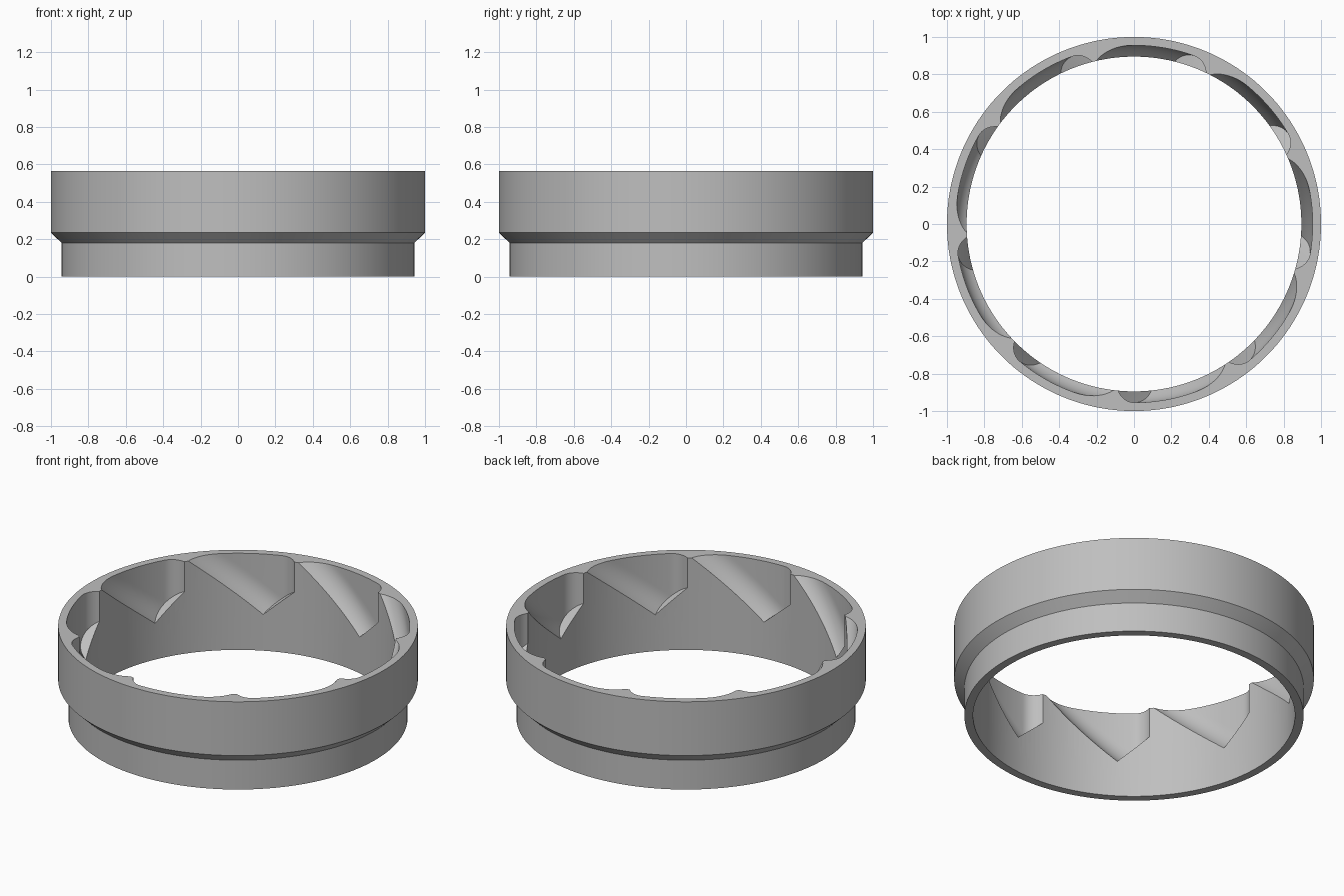
import bpy, bmesh, math
from mathutils import Matrix, Vector

if "Cube" in bpy.data.objects:
    bpy.data.objects.remove(bpy.data.objects["Cube"])

INNER, TOP, POCKETS = 0.895, 0.565, 9

grey = bpy.data.materials.new("plain grey")
grey.use_nodes = True
colour = (0.52, 0.52, 0.52, 1)
grey.diffuse_color = colour
grey.node_tree.nodes["Principled BSDF"].inputs["Base Color"].default_value = colour


def make_object(name, bm):
    bmesh.ops.recalc_face_normals(bm, faces=bm.faces)
    mesh = bpy.data.meshes.new(name)
    bm.to_mesh(mesh)
    bm.free()
    mesh.materials.append(grey)
    obj = bpy.data.objects.new(name, mesh)
    bpy.context.collection.objects.link(obj)
    return obj


# Stepped ring: a closed profile turned around z
profile = [(INNER, 0), (0.943, 0), (0.943, 0.18), (1, 0.235), (1, TOP), (INNER, TOP)]
bm = bmesh.new()
verts = [bm.verts.new((r, 0, z)) for r, z in profile]
edges = [bm.edges.new((verts[i], verts[i - 1])) for i in range(len(verts))]
bmesh.ops.spin(bm, geom=verts + edges, cent=(0, 0, 0), axis=(0, 0, 1),
               angle=math.tau, steps=180, use_merge=True)
bmesh.ops.remove_doubles(bm, verts=bm.verts, dist=1e-5)
ring = make_object("ring", bm)

# Ratchet pocket, laid out on the unrolled wall: a short flat heel, a vertical
# end wall and a long ramp, hollowed by a circular arc
START, TIP, END = (math.radians(a) for a in (103, 76, 64.5))
TIP_Z, HEEL_Z, DEPTH, ABOVE = 0.222, 0.38, 0.06, 0.62
heel = Vector((END - TIP, HEEL_Z - TIP_Z))
slope = (START - TIP) / (TOP - TIP_Z)
chord = math.hypot(heel.x * INNER, heel.y)
arc_r = (chord ** 2 / 4 + DEPTH ** 2) / (2 * DEPTH)
half_angle = math.asin(chord / 2 / arc_r)
N, LEVELS = 14, 10


def pocket_point(i, j, k):
    """Point at fraction i along the heel, j up the ramp, k out from the axis."""
    s, t = i / N, j / N
    swing = half_angle * (1 - max(k - 1, 0) / (LEVELS - 1))
    radius = INNER + arc_r * (math.cos(swing) - math.cos(half_angle))
    if k == 0:
        radius -= 0.05
    inset = 0.5 - arc_r * math.sin(swing) / chord
    low = Vector((TIP, TIP_Z)) + heel * inset
    high = Vector((TIP, TIP_Z)) + heel * (1 - inset)
    ramp_top = Vector((low.x + (ABOVE - low.y) * slope, ABOVE))
    wall_top = Vector((high.x, ABOVE))
    a, z = low.lerp(high, s).lerp(ramp_top.lerp(wall_top, s), t)
    return (radius * math.cos(a), radius * math.sin(a), z)


def add_sheet(bm, rows, cols, place):
    grid = [[bm.verts.new(pocket_point(*place(a, b))) for b in range(cols + 1)]
            for a in range(rows + 1)]
    for a in range(rows):
        for b in range(cols):
            bm.faces.new((grid[a][b], grid[a + 1][b],
                          grid[a + 1][b + 1], grid[a][b + 1]))


# One cutter holding every pocket
bm = bmesh.new()
for end in (0, 1):
    add_sheet(bm, N, N, lambda a, b: (a, b, LEVELS * end))
    add_sheet(bm, N, LEVELS, lambda a, b: (N * end, a, b))
    add_sheet(bm, N, LEVELS, lambda a, b: (a, N * end, b))
bmesh.ops.remove_doubles(bm, verts=bm.verts, dist=1e-5)
bmesh.ops.dissolve_degenerate(bm, edges=bm.edges, dist=1e-5)
first = bm.verts[:] + bm.edges[:] + bm.faces[:]
for n in range(1, POCKETS):
    copy = bmesh.ops.duplicate(bm, geom=first)["geom"]
    bmesh.ops.rotate(bm, verts=[g for g in copy if isinstance(g, bmesh.types.BMVert)],
                     cent=(0, 0, 0), matrix=Matrix.Rotation(math.tau * n / POCKETS, 3, "Z"))
cutter = make_object("pocket_cutter", bm)

# Cut the pockets, then smooth all but the sharp edges
cut = ring.modifiers.new("pockets", "BOOLEAN")
cut.operation, cut.solver, cut.object = "DIFFERENCE", "EXACT", cutter
bpy.context.view_layer.objects.active = ring
ring.select_set(True)
bpy.ops.object.modifier_apply(modifier=cut.name)
bpy.data.objects.remove(cutter)
bpy.ops.object.shade_smooth_by_angle(angle=math.radians(30))
